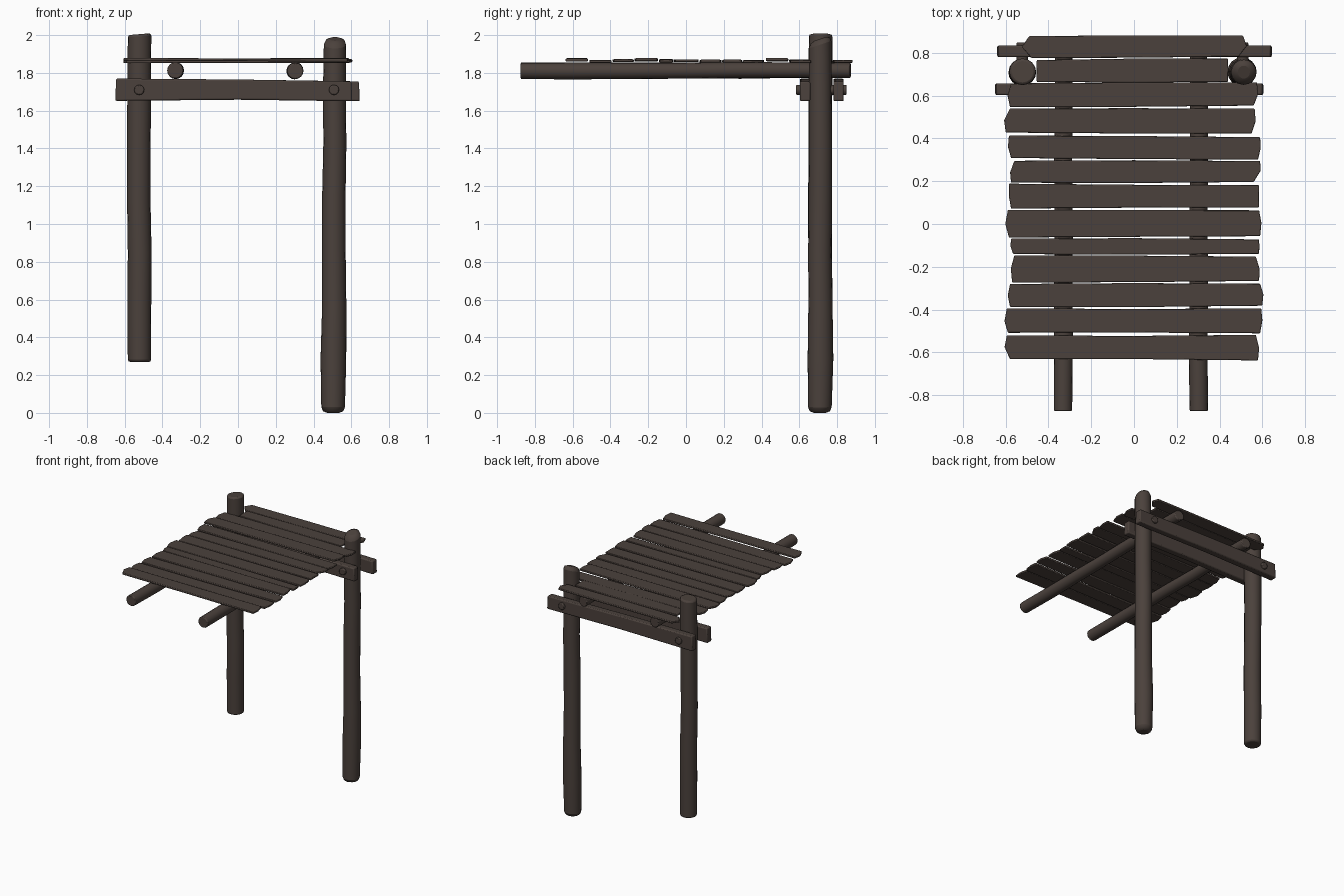
import bpy, bmesh, math, random
from mathutils import Matrix, Vector

random.seed(4)
cube = bpy.data.objects.get("Cube")
if cube:
    bpy.data.objects.remove(cube)

wood = bpy.data.materials.new("weathered brown wood")
wood.use_nodes = True
COLOR = (0.07, 0.053, 0.045, 1)
wood.diffuse_color = COLOR
wood.node_tree.nodes["Principled BSDF"].inputs["Base Color"].default_value = COLOR


def finish(name, bm, bevel=0.0, segments=2):
    """Turn a bmesh into a smooth-shaded wooden object."""
    bmesh.ops.recalc_face_normals(bm, faces=bm.faces)
    mesh = bpy.data.meshes.new(name)
    bm.to_mesh(mesh)
    bm.free()
    mesh.materials.append(wood)
    obj = bpy.data.objects.new(name, mesh)
    bpy.context.collection.objects.link(obj)
    if bevel:
        mod = obj.modifiers.new("worn edges", "BEVEL")
        mod.width, mod.segments = bevel, segments
        mod.limit_method, mod.angle_limit = "ANGLE", math.radians(40)
    bpy.ops.object.select_all(action="DESELECT")
    obj.select_set(True)
    bpy.context.view_layer.objects.active = obj
    bpy.ops.object.shade_smooth_by_angle(angle=math.radians(40))
    return obj


def pole(name, start, end, radii, slant=0.0, wobble=0.003, bevel=0.012, sides=16):
    """Round log with evenly spaced radii and a slanted far end."""
    start, end = Vector(start), Vector(end)
    axis = end - start
    turn = axis.to_track_quat("Z", "Y").to_matrix().to_4x4()
    place = Matrix.Translation(start) @ turn
    bm = bmesh.new()
    rings = []
    for i, radius in enumerate(radii):
        last = i == len(radii) - 1
        dx, dy = (random.uniform(-wobble, wobble) for _ in "xy")
        ring = []
        for k in range(sides):
            a = math.tau * k / sides
            x, y = radius * math.cos(a), radius * math.sin(a)
            z = axis.length * i / (len(radii) - 1)
            if last:
                z += slant * (x / radius - 1)
            ring.append(bm.verts.new(place @ Vector((x + dx, y + dy, z))))
        rings.append(ring)
    for low, high in zip(rings, rings[1:]):
        for k in range(sides):
            j = (k + 1) % sides
            bm.faces.new((low[k], low[j], high[j], high[k]))
    bm.faces.new(rings[0][::-1])
    bm.faces.new(rings[-1])
    return finish(name, bm, bevel)


def board(name, outline, thickness, place, bevel):
    """Flat outline extruded along its local z and placed by a matrix."""
    bm = bmesh.new()
    face = bm.faces.new([bm.verts.new((x, y, 0)) for x, y in outline])
    new = bmesh.ops.extrude_face_region(bm, geom=[face])["geom"]
    moved = [v for v in new if isinstance(v, bmesh.types.BMVert)]
    bmesh.ops.translate(bm, verts=moved, vec=(0, 0, thickness))
    bm.transform(place)
    return finish(name, bm, bevel)


# Upright posts: the right one is shorter at the foot
POST_Y = 0.71
pole("right_post", (-0.523, POST_Y, 0.27), (-0.523, POST_Y, 2),
     [0.062, 0.063, 0.063, 0.062, 0.062, 0.063, 0.062], -0.005)
pole("left_post", (0.506, POST_Y, 0), (0.512, POST_Y, 2),
     [0.062, 0.068, 0.064, 0.062, 0.062, 0.061, 0.06, 0.059], 0.02, bevel=0.03)

# Cross beams clamped on both sides of the posts
upright = Matrix.Rotation(math.pi / 2, 4, "X")
for name, back_y, x0, x1 in (("front_beam", 0.658, -0.65, 0.605),
                             ("back_beam", 0.835, -0.64, 0.645)):
    shape = [(x0, 1.652), (0, 1.658), (x1, 1.65), (x1 - 0.005, 1.755),
             (0, 1.765), (x0 + 0.005, 1.77)]
    board(name, shape, 0.055, Matrix.Translation((0, back_y, 0)) @ upright, 0.008)

# Round pegs through the beams and posts
for side, x in (("right", -0.523), ("left", 0.508)):
    pole(side + "_peg", (x, 0.583, 1.71), (x, 0.85, 1.71), [0.027] * 2,
         wobble=0, bevel=0.006, sides=12)

# Long roof rails
for side, x in (("right", -0.33), ("left", 0.303)):
    pole(side + "_rail", (x, -0.875, 1.811), (x, 0.875, 1.815),
         [0.043, 0.044, 0.043, 0.042, 0.042, 0.041, 0.04], 0.004, bevel=0.006)

# Roof planks: back edge, front edge, then right and left ends at each edge
PLANKS = [
    (0.88, 0.78, -0.49, -0.48, 0.51, 0.49),
    (0.77, 0.665, -0.455, -0.455, 0.44, 0.44),
    (0.66, 0.55, -0.575, -0.58, 0.575, 0.56),
    (0.54, 0.425, -0.58, -0.6, 0.565, 0.55),
    (0.41, 0.305, -0.585, -0.575, 0.59, 0.58),
    (0.295, 0.195, -0.56, -0.575, 0.59, 0.56),
    (0.185, 0.075, -0.585, -0.575, 0.585, 0.585),
    (0.065, -0.06, -0.59, -0.585, 0.585, 0.59),
    (-0.07, -0.14, -0.575, -0.565, 0.585, 0.585),
    (-0.15, -0.27, -0.56, -0.57, 0.57, 0.585),
    (-0.28, -0.385, -0.58, -0.58, 0.59, 0.6),
    (-0.395, -0.51, -0.595, -0.59, 0.595, 0.59),
    (-0.52, -0.635, -0.595, -0.58, 0.57, 0.58),
]
for i, (back, front, rb, rf, lb, lf) in enumerate(PLANKS):
    mid = (back + front) / 2
    bulge = 0.035 if i == 0 else random.uniform(0, 0.012)
    wave = [random.uniform(-0.004, 0.004) for _ in range(4)]
    outline = [(rf, front + wave[0]), (0, front + wave[1]), (lf, front - wave[0]),
               (max(lb, lf) + bulge / 2, mid + wave[2]),
               (lb, back + wave[3]), (0, back - wave[1]), (rb, back - wave[3]),
               (min(rb, rf) - bulge, mid - wave[2])]
    lift = 1.862 if i in (3, 9, 12) else random.uniform(1.852, 1.857)
    tilt = Matrix.Rotation(random.uniform(-0.004, 0.004), 4, "Y")
    board(f"roof_plank_{i + 1}", outline, 0.015,
          Matrix.Translation((0, 0, lift)) @ tilt, 0.004)
